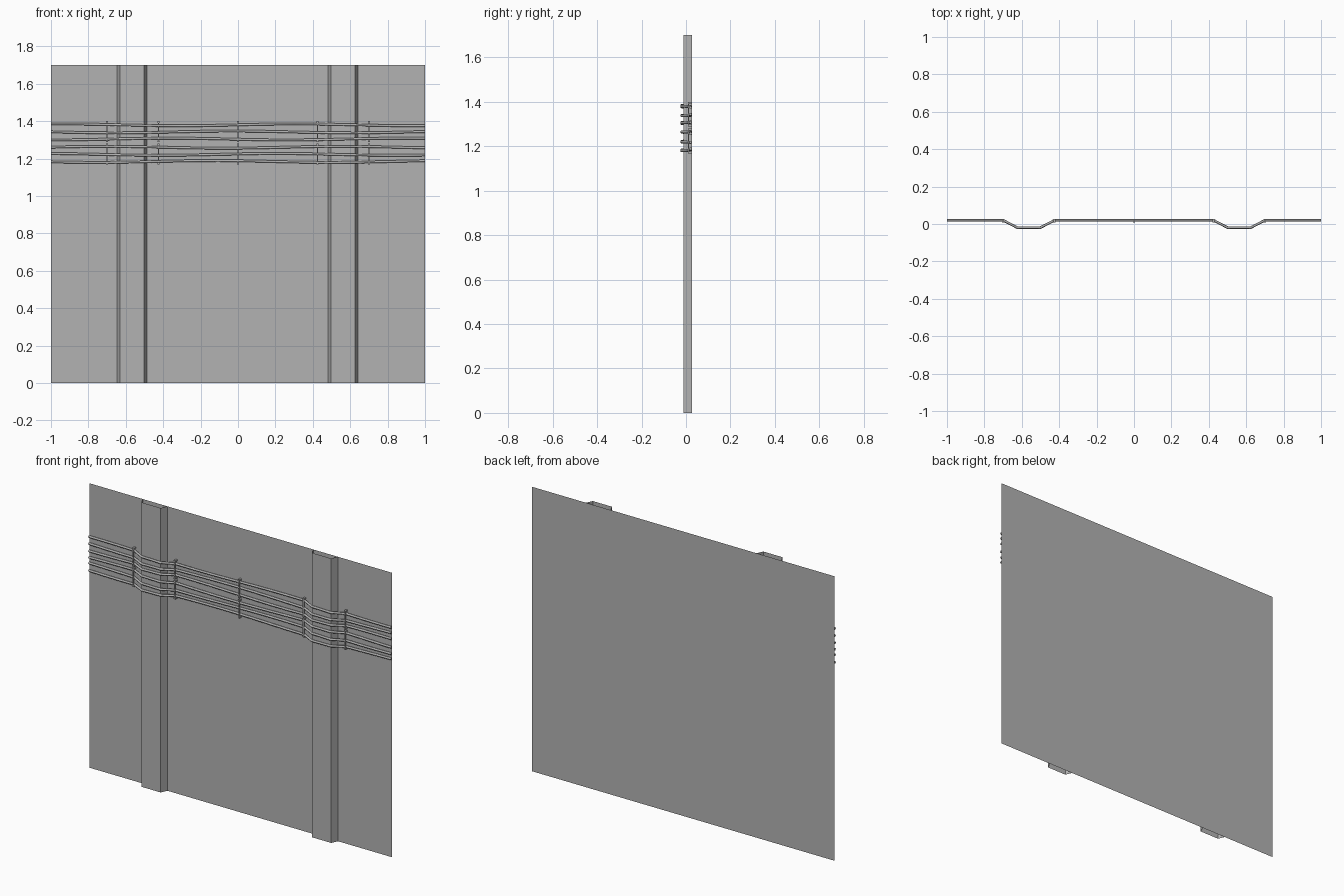
import bpy
import bmesh
import math

cube = bpy.data.objects.get("Cube")
if cube:
    bpy.data.objects.remove(cube, do_unlink=True)

WALL_Y, FRONT_Y, HEIGHT, RADIUS = 0.027, -0.012, 1.7, 0.007

grey = bpy.data.materials.new("plain grey")
grey.use_nodes = True
grey.diffuse_color = (0.45, 0.45, 0.45, 1)
grey.node_tree.nodes["Principled BSDF"].inputs["Base Color"].default_value = (0.45, 0.45, 0.45, 1)


def add_object(name, data):
    obj = bpy.data.objects.new(name, data)
    data.materials.append(grey)
    bpy.context.collection.objects.link(obj)
    return obj


def sheet(name, plan):
    """Raise an open plan line into a thin upright sheet."""
    bm = bmesh.new()
    low = [bm.verts.new((x, y, 0)) for x, y in plan]
    high = [bm.verts.new((x, y, HEIGHT)) for x, y in plan]
    for i in range(len(plan) - 1):
        bm.faces.new((low[i], low[i + 1], high[i + 1], high[i]))
    mesh = bpy.data.meshes.new(name)
    bm.to_mesh(mesh)
    bm.free()
    return add_object(name, mesh)


def add_box(bm, x, y0, y1, z0, z1, width):
    made = bmesh.ops.create_cube(bm, size=1)["verts"]
    for v in made:
        v.co = (x + v.co.x * width,
                (y0 + y1) / 2 + v.co.y * (y1 - y0),
                (z0 + z1) / 2 + v.co.z * (z1 - z0))


# Wall and the two hollow pilasters
sheet("wall_panel", [(-1, WALL_Y), (1, WALL_Y)])
for side, cx in (("right", -0.567), ("left", 0.561)):
    sheet(side + "_pilaster", [(cx - 0.081, WALL_Y), (cx - 0.064, FRONT_Y),
                               (cx + 0.064, FRONT_Y), (cx + 0.081, WALL_Y)])

# Cables that step out over the pilasters and sag slightly between clamps
near, far = FRONT_Y - RADIUS, WALL_Y - RADIUS
half = [(0.425, far), (0.50, near), (0.625, near), (0.70, far)]
path = [(-x, y) for x, y in reversed(half)] + half
path += [(s * x, far) for s in (-1, 1) for x in (0, 0.1, 0.2, 0.3, 0.8, 0.9, 1)
         if x or s > 0]
path.sort()
levels = [1.38, 1.342, 1.304, 1.26, 1.222, 1.184]
for n, z in enumerate(levels):
    curve = bpy.data.curves.new(f"cable_{n + 1}", "CURVE")
    curve.dimensions = "3D"
    curve.bevel_depth = RADIUS
    curve.bevel_resolution = 1
    curve.use_fill_caps = True
    spline = curve.splines.new("POLY")
    spline.points.add(len(path) - 1)
    for p, (x, y) in zip(spline.points, path):
        sway = 0.005 * math.sin(5 * x + 1.7 * n)
        p.co = (x, y, z + sway, 1)
    add_object(f"cable_{n + 1}", curve)

# Upper and lower clamps: a thin strap with a foot at each end
for row, (z0, z1) in (("upper", (1.288, 1.4)), ("lower", (1.168, 1.28))):
    for i, x in enumerate((-0.70, -0.425, 0, 0.425, 0.70)):
        bm = bmesh.new()
        add_box(bm, x, 0.009, 0.014, z0, z1, 0.007)
        for z in (z0, z1 - 0.009):
            add_box(bm, x, 0.008, WALL_Y, z, z + 0.009, 0.011)
        mesh = bpy.data.meshes.new(f"{row}_clamp_{i + 1}")
        bm.to_mesh(mesh)
        bm.free()
        add_object(mesh.name, mesh)
